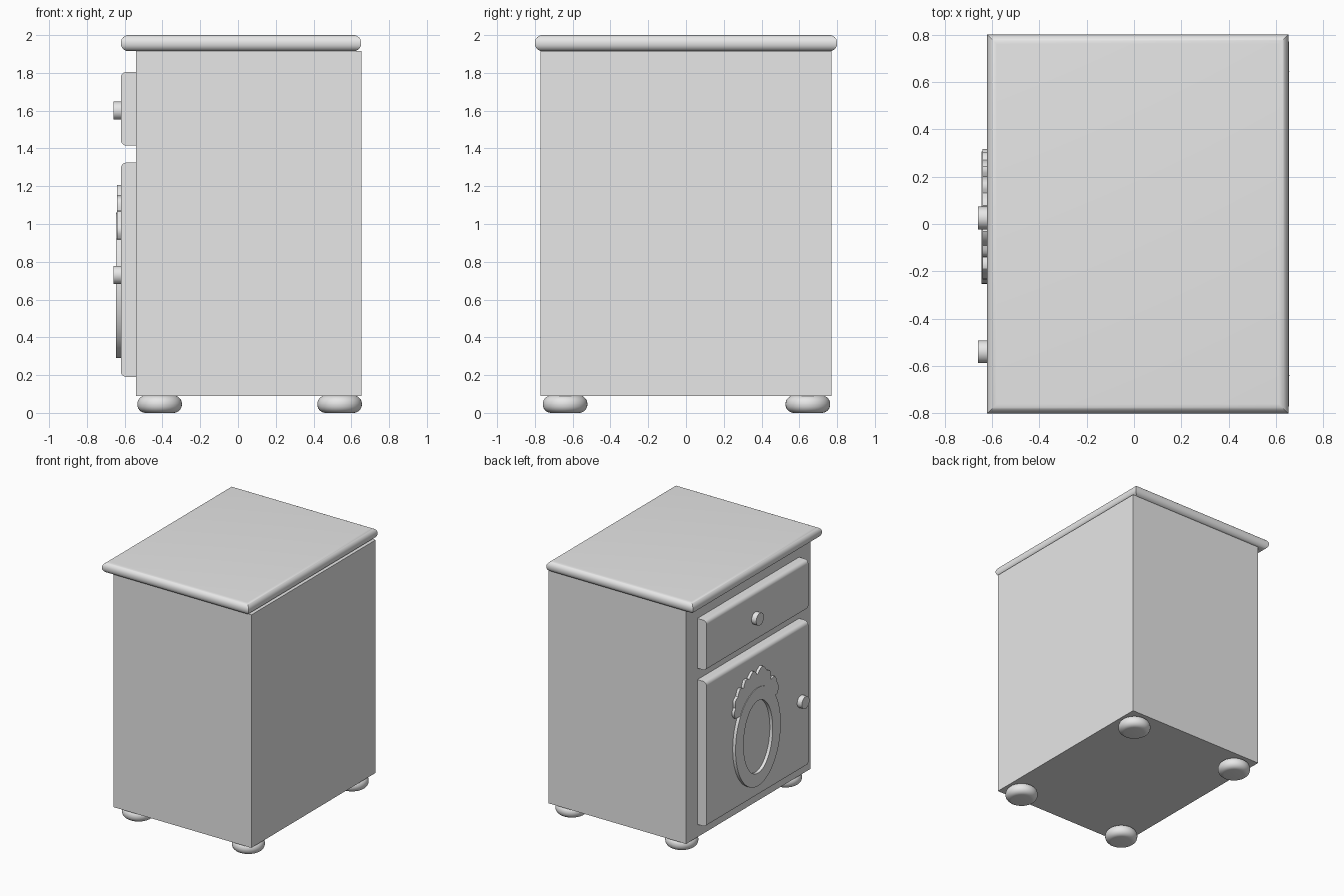
import bpy, bmesh, math
from mathutils import Matrix, Vector

cube = bpy.data.objects.get("Cube")
if cube:
    bpy.data.objects.remove(cube, do_unlink=True)

paint = bpy.data.materials.new("plain grey")
paint.use_nodes = True
paint.diffuse_color = (0.8, 0.8, 0.8, 1)
paint.node_tree.nodes["Principled BSDF"].inputs["Base Color"].default_value = (0.8, 0.8, 0.8, 1)


def finish(name, bm):
    """Turn a bmesh into a shaded object."""
    bmesh.ops.recalc_face_normals(bm, faces=bm.faces)
    mesh = bpy.data.meshes.new(name)
    bm.to_mesh(mesh)
    bm.free()
    mesh.materials.append(paint)
    ob = bpy.data.objects.new(name, mesh)
    bpy.context.collection.objects.link(ob)
    bpy.ops.object.select_all(action='DESELECT')
    ob.select_set(True)
    bpy.context.view_layer.objects.active = ob
    bpy.ops.object.shade_smooth_by_angle(angle=math.radians(30))
    return ob


def box(name, low, high, rounded=None, radius=0.0):
    """Box between two corners; edges picked by the rule are rounded."""
    low, high = Vector(low), Vector(high)
    bm = bmesh.new()
    bmesh.ops.create_cube(bm, size=1)
    for v in bm.verts:
        v.co = (low + high) / 2 + v.co * (high - low)
    if rounded:
        edges = [e for e in bm.edges if rounded(e.verts[0].co, e.verts[1].co)]
        bmesh.ops.bevel(bm, geom=edges, offset=radius, segments=8,
                        profile=0.5, affect='EDGES', clamp_overlap=True)
    return finish(name, bm)


def disc(name, centre, radius, depth, turn=Matrix(), rim=0.0):
    """Cylinder, with optional rounded rims."""
    bm = bmesh.new()
    bmesh.ops.create_cone(bm, cap_ends=True, segments=40, radius1=radius,
                          radius2=radius, depth=depth)
    if rim:
        edges = [e for e in bm.edges if abs(e.verts[0].co.z - e.verts[1].co.z) < 1e-5]
        bmesh.ops.bevel(bm, geom=edges, offset=rim, segments=7,
                        profile=0.5, affect='EDGES')
    bm.transform(Matrix.Translation(centre) @ turn)
    return finish(name, bm)


def level(a, b):
    return abs(a.z - b.z) < 1e-5


def face_edge(a, b):
    return level(a, b) and abs(a.x - b.x) < 1e-5 and a.x < PANEL_X + 1e-4


# Carcass and top board with a rounded rim
BODY_X, PANEL_X = -0.54, -0.62
box("cabinet_body", (BODY_X, -0.77, 0.09), (0.655, 0.77, 1.917))
box("top_board", (PANEL_X, -0.8, 1.915), (0.652, 0.8, 2.0), level, 0.04)

# Drawer front and door
for name, bottom, top in (("drawer_front", 1.415, 1.805), ("door", 0.19, 1.325)):
    box(name, (PANEL_X, -0.63, bottom), (BODY_X + 0.01, 0.63, top), face_edge, 0.03)

# Knobs
sideways = Matrix.Rotation(math.pi / 2, 4, 'Y')
for name, y, z in (("drawer_knob", 0.025, 1.6), ("door_knob", -0.54, 0.73)):
    disc(name, (-0.635, y, z), 0.048, 0.05, sideways)

# Bun feet
for x, side in ((-0.415, "near"), (0.538, "far")):
    for y, end in ((-0.64, "right"), (0.645, "left")):
        disc(f"foot_{side}_{end}", (x, y, 0.046), 0.118, 0.092, rim=0.044)

# Oval frame on the door
RING_Y, RING_Z, STEPS = 0.027, 0.675, 64
ring_section = ((-0.615, 0.28, 0.385), (-0.645, 0.28, 0.385),
                (-0.645, 0.18, 0.284), (-0.615, 0.18, 0.284))
bm = bmesh.new()
loops = []
for i in range(STEPS):
    t = math.tau * i / STEPS
    loops.append([bm.verts.new((x, RING_Y + a * math.cos(t), RING_Z + b * math.sin(t)))
                  for x, a, b in ring_section])
for i in range(STEPS):
    here, after = loops[i], loops[(i + 1) % STEPS]
    for k in range(4):
        m = (k + 1) % 4
        bm.faces.new((here[k], here[m], after[m], after[k]))
finish("oval_frame", bm)

# Carved crest above the frame: lobes between corner points, closed under the frame
crest = [(0.30, 0.92), (0.30, 1.0), (0.27, 1.08), (0.20, 1.12), (0.13, 1.165),
         (0.03, 1.16), (-0.09, 1.15), (-0.14, 1.06), (-0.215, 1.01), (-0.215, 0.92)]
outline = []
for (y0, z0), (y1, z1) in zip(crest, crest[1:]):
    for k in range(6):
        t = k / 6
        bulge = 0.42 * math.sin(math.pi * t)
        outline.append((y0 + (y1 - y0) * t - (z1 - z0) * bulge * -0.5,
                        z0 + (z1 - z0) * t - (y1 - y0) * bulge))
outline.append(crest[-1])
for k in range(9):
    t = math.radians(45 + 90 * k / 8)
    outline.append((RING_Y + 0.23 * math.cos(math.pi - t),
                    RING_Z + 0.335 * math.sin(t)))
bm = bmesh.new()
plate = bm.faces.new([bm.verts.new((-0.615, y, z)) for y, z in outline])
grown = bmesh.ops.extrude_face_region(bm, geom=[plate])
bmesh.ops.translate(bm, vec=(-0.026, 0, 0),
                    verts=[v for v in grown["geom"] if isinstance(v, bmesh.types.BMVert)])
finish("crest", bm)
